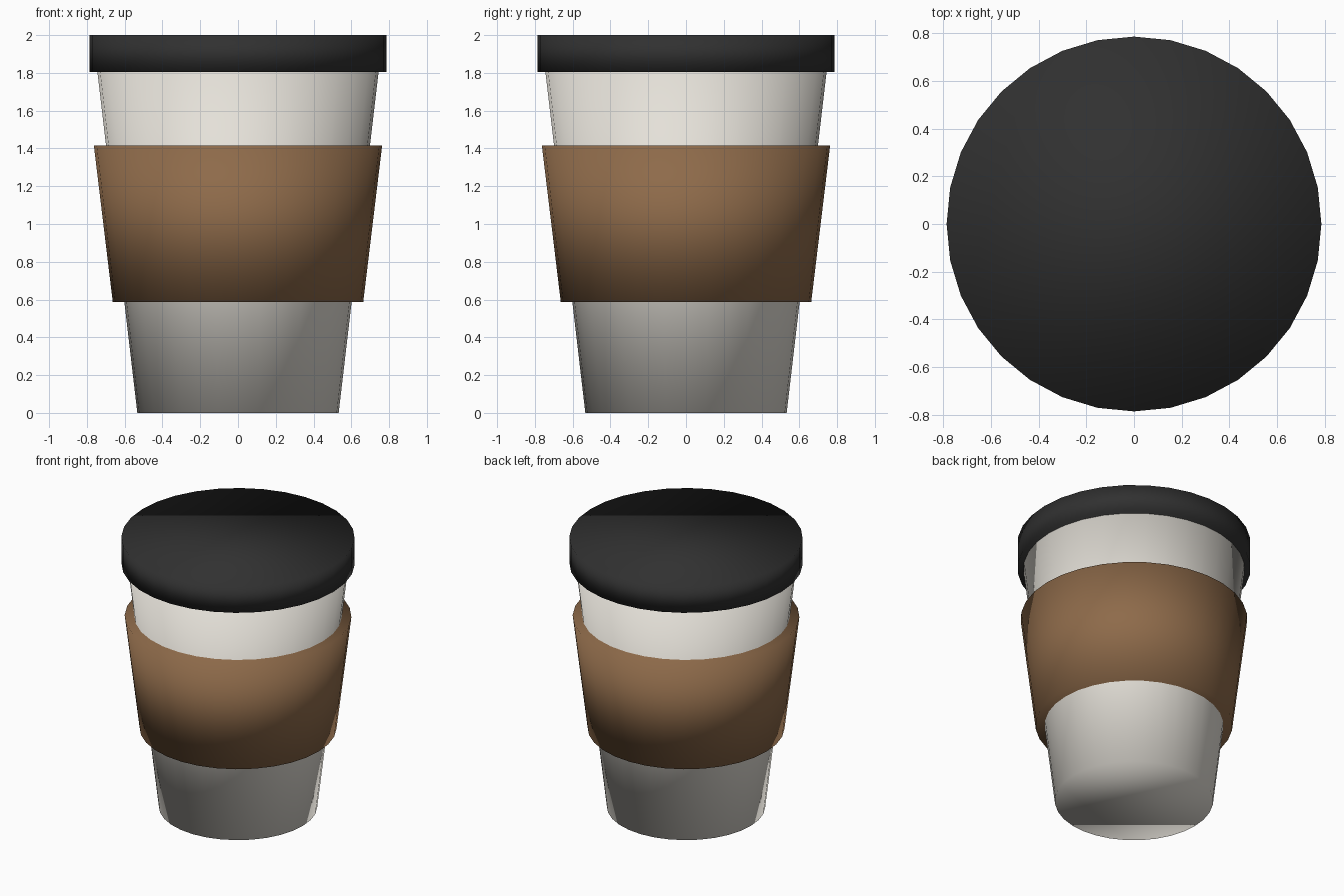
import bpy

if "Cube" in bpy.data.objects:
    bpy.data.objects.remove(bpy.data.objects["Cube"])

SIDES = 32


def material(name, rgb):
    m = bpy.data.materials.new(name)
    m.diffuse_color = (*rgb, 1.0)
    m.use_nodes = True
    m.node_tree.nodes["Principled BSDF"].inputs["Base Color"].default_value = m.diffuse_color
    return m


def frustum(name, z0, z1, r0, r1, mat):
    """Capped, tapered, smooth-shaded round part standing between z0 and z1."""
    bpy.ops.mesh.primitive_cone_add(vertices=SIDES, radius1=r0, radius2=r1,
                                    depth=z1 - z0, location=(0, 0, (z0 + z1) / 2))
    ob = bpy.context.object
    ob.name = name
    ob.data.materials.append(mat)
    bpy.ops.object.shade_smooth()
    return ob


paper = material("off_white_paper", (0.78, 0.75, 0.69))
cardboard = material("brown_cardboard", (0.27, 0.145, 0.068))
plastic = material("black_plastic", (0.03, 0.03, 0.03))

# Paper cup, running up just inside the lid
frustum("cup", 0.0, 1.82, 0.533, 0.746, paper)
# Cardboard sleeve around the middle
frustum("sleeve", 0.587, 1.415, 0.663, 0.763, cardboard)
# Flat lid
frustum("lid", 1.805, 2.0, 0.785, 0.785, plastic)
